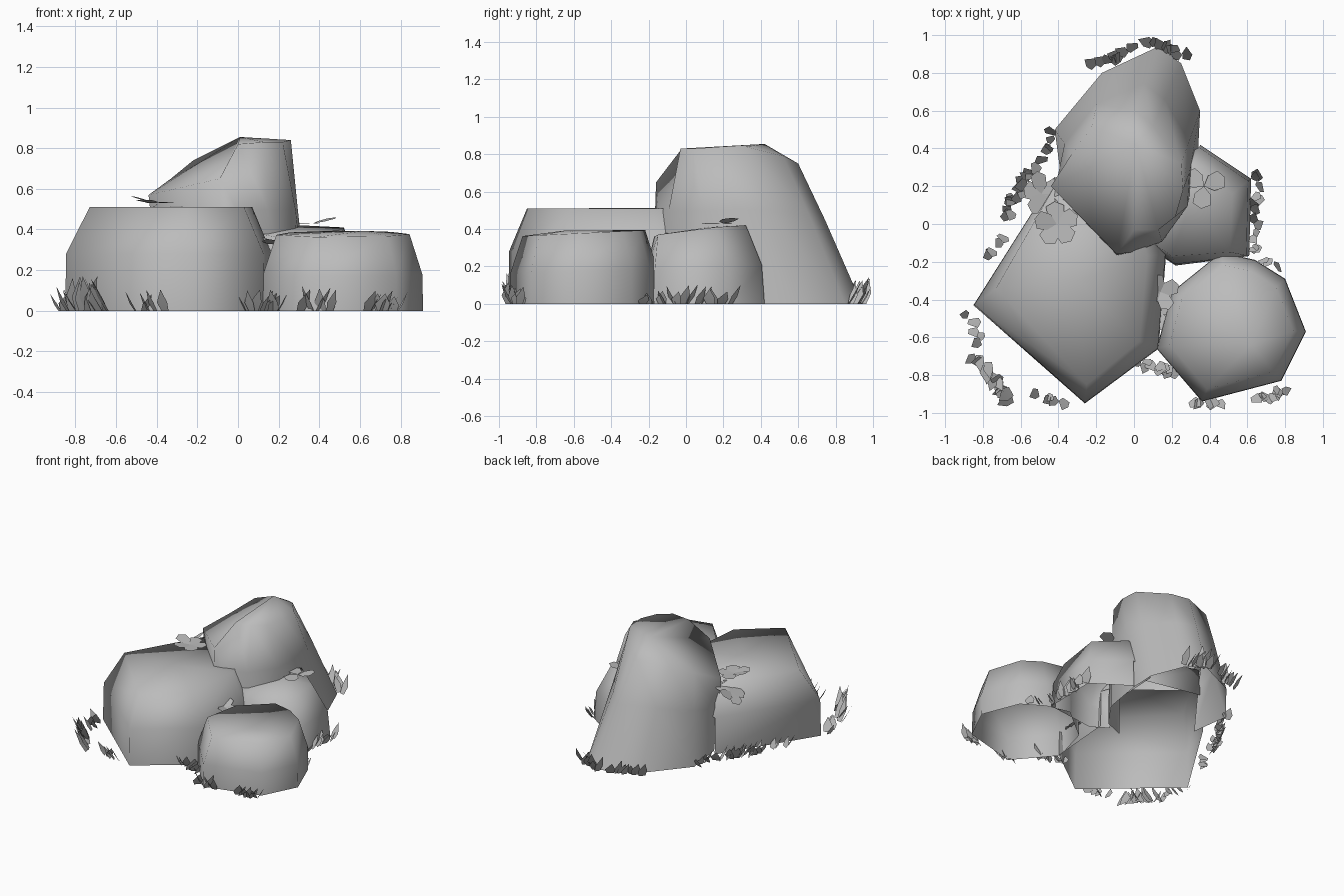
import bpy, bmesh, math, random
from mathutils import Vector, Matrix

random.seed(4)
old = bpy.data.objects.get("Cube")
if old:
    bpy.data.objects.remove(old, do_unlink=True)

stone = bpy.data.materials.new("stone_grey")
stone.use_nodes = True
stone.diffuse_color = (0.5, 0.5, 0.5, 1)
stone.node_tree.nodes["Principled BSDF"].inputs["Base Color"].default_value = (0.5, 0.5, 0.5, 1)


def finish(name, bm, angle):
    """Turn a bmesh into a shaded object."""
    mesh = bpy.data.meshes.new(name)
    bm.to_mesh(mesh)
    bm.free()
    mesh.materials.append(stone)
    obj = bpy.data.objects.new(name, mesh)
    bpy.context.collection.objects.link(obj)
    bpy.ops.object.select_all(action='DESELECT')
    obj.select_set(True)
    bpy.context.view_layer.objects.active = obj
    bpy.ops.object.shade_smooth_by_angle(angle=math.radians(angle))


def rock(name, columns, peak, shoulder, bulge, open_sides=()):
    """Hollow rock: columns are (base x, base y, rim x, rim y, rim z).
    Lower walls listed in open_sides are buried in other rocks and left out."""
    bm = bmesh.new()
    rings = [[], [], []]
    for bx, by, rx, ry, rz in columns:
        base, rim = Vector((bx, by, 0)), Vector((rx, ry, rz))
        mid = base.lerp(rim, bulge(by))
        mid.z = rz * shoulder
        for ring, point in zip(rings, (base, mid, rim)):
            ring.append(bm.verts.new(point))
    count = len(columns)
    top = bm.verts.new(peak)
    for i in range(count):
        j = (i + 1) % count
        for level in range(2):
            low, high = rings[level], rings[level + 1]
            if level or i not in open_sides:
                bm.faces.new((low[i], low[j], high[j], high[i]))
        bm.faces.new((rings[2][i], rings[2][j], top))
    bmesh.ops.recalc_face_normals(bm, faces=bm.faces[:])
    loose = [v for v in bm.verts if not v.link_faces]
    bmesh.ops.delete(bm, geom=loose, context='VERTS')
    finish(name, bm, 85)


# Broad flat rock at the front
rock("broad_rock", [
    (-0.85, -0.43, -0.73, -0.34, 0.51), (-0.26, -0.95, -0.25, -0.85, 0.51),
    (0.13, -0.66, 0.03, -0.62, 0.51), (0.17, -0.16, 0.07, -0.17, 0.51),
    (0.05, 0.15, 0.0, 0.1, 0.51), (-0.42, 0.25, -0.42, 0.2, 0.51),
], (-0.3, -0.3, 0.512), 0.55, lambda y: 0.04, (3, 4))

# Tall leaning rock at the back
rock("tall_rock", [
    (-0.38, 0.2, -0.44, 0.2, 0.57), (-0.42, 0.5, -0.33, 0.37, 0.65),
    (-0.17, 0.8, -0.22, 0.52, 0.74), (0.13, 0.94, 0.0, 0.6, 0.75),
    (0.25, 0.85, 0.1, 0.52, 0.79), (0.35, 0.6, 0.25, 0.32, 0.84),
    (0.34, 0.4, 0.26, 0.18, 0.84), (0.29, 0.1, 0.22, 0.04, 0.83),
    (0.15, -0.1, 0.13, -0.03, 0.83), (0.0, -0.16, 0.0, -0.03, 0.82),
    (-0.09, -0.17, -0.09, -0.16, 0.65),
], (0.01, 0.42, 0.855), 0.6, lambda y: 0.58 if y > 0.15 else 0.1, (9, 10))

# Low rounded rock at the front, its rim drawn in from the outline
low_outline = [(0.91, -0.57), (0.8, -0.29), (0.64, -0.19), (0.46, -0.15),
               (0.2, -0.36), (0.12, -0.66), (0.36, -0.94), (0.78, -0.83)]
low_columns = [(x, y, 0.52 + (x - 0.52) * 0.83, -0.55 + (y + 0.55) * 0.83,
                0.4 + 0.04 * y) for x, y in low_outline]
rock("low_rock", low_columns, (0.62, -0.64, 0.393), 0.47, lambda y: 0.04)

# Small rock tucked between the others
rock("small_rock", [
    (0.62, 0.24, 0.52, 0.16, 0.41), (0.35, 0.42, 0.32, 0.32, 0.42),
    (0.1, 0.3, 0.1, 0.28, 0.42), (0.1, -0.14, 0.1, -0.1, 0.38),
    (0.22, -0.22, 0.2, -0.17, 0.36), (0.61, -0.17, 0.51, -0.15, 0.37),
], (0.3, 0.12, 0.41), 0.5, lambda y: 0.15, (1, 2))


def grass_blade(bm, root, angle, height):
    """Pointed blade, broad at the middle, leaning along the angle."""
    out = Vector((math.cos(angle), math.sin(angle), 0))
    side = Vector((-out.y, out.x, 0))
    w = random.uniform(0.024, 0.038)
    low = [bm.verts.new(root + side * s * w * 0.7) for s in (-1, 1)]
    mid = [bm.verts.new(root + out * height * 0.25 + side * s * w
                        + Vector((0, 0, height * 0.4))) for s in (-1, 1)]
    tip = bm.verts.new(root + out * height * 0.55 + side * w * 0.4 + Vector((0, 0, height)))
    bm.faces.new((low[0], low[1], mid[1], mid[0]))
    bm.faces.new((mid[0], mid[1], tip))


# Grass rows: start, end, blade count, height
rows = [
    ((-0.83, -0.69), (-0.63, -0.91), 14, 0.17), ((-0.87, -0.48), (-0.81, -0.61), 5, 0.1),
    ((-0.49, -0.88), (-0.36, -0.94), 5, 0.1), ((0.04, -0.72), (0.2, -0.78), 10, 0.1),
    ((0.32, -0.92), (0.44, -0.94), 5, 0.12), ((0.65, -0.91), (0.79, -0.89), 9, 0.1),
    ((-0.75, -0.16), (-0.7, -0.06), 4, 0.09), ((-0.67, 0.04), (-0.54, 0.28), 14, 0.12),
    ((-0.49, 0.3), (-0.43, 0.48), 6, 0.11), ((-0.2, 0.82), (0.0, 0.92), 8, 0.13),
    ((0.08, 0.94), (0.27, 0.87), 8, 0.14), ((0.65, 0.25), (0.62, -0.14), 13, 0.1),
    ((0.68, -0.2), (0.74, -0.22), 3, 0.07),
]
bm = bmesh.new()
for start, end, count, height in rows:
    for i in range(count):
        x, y = Vector(start).lerp(Vector(end), i / (count - 1))
        root = Vector((x + random.uniform(-0.015, 0.015), y + random.uniform(-0.015, 0.015), 0))
        grass_blade(bm, root, math.atan2(y, x) + random.uniform(-1.3, 1.3),
                    height * random.uniform(0.65, 1.05))
finish("grass_tufts", bm, 60)


def leaf_cluster(name, center, petals, size, tilt):
    """Ring of flat hexagonal leaves with slightly raised tips."""
    bm = bmesh.new()
    shape = [(0.0, 0.0), (0.35, -0.36), (0.8, -0.4), (1.0, 0.0), (0.8, 0.4), (0.35, 0.36)]
    place = Matrix.Translation(center) @ Matrix.Rotation(tilt, 4, 'Y')
    for i in range(petals):
        turn = place @ Matrix.Rotation(math.tau * i / petals + 0.4, 4, 'Z')
        lift = random.uniform(-0.1, 0.3)
        bm.faces.new([bm.verts.new(turn @ Vector((u * size, v * size, u * size * lift)))
                      for u, v in shape])
    finish(name, bm, 30)


# Leaf clusters growing in the gaps
leaf_cluster("left_leaves_back", (-0.49, 0.16, 0.47), 5, 0.12, -0.6)
leaf_cluster("left_leaves_front", (-0.41, 0.0, 0.53), 5, 0.12, 0.0)
leaf_cluster("right_leaves", (0.37, 0.2, 0.43), 3, 0.12, 0.05)
leaf_cluster("gap_leaves_high", (0.14, -0.36, 0.33), 4, 0.1, 0.3)
leaf_cluster("gap_leaves_low", (0.11, -0.46, 0.14), 4, 0.11, 0.05)
